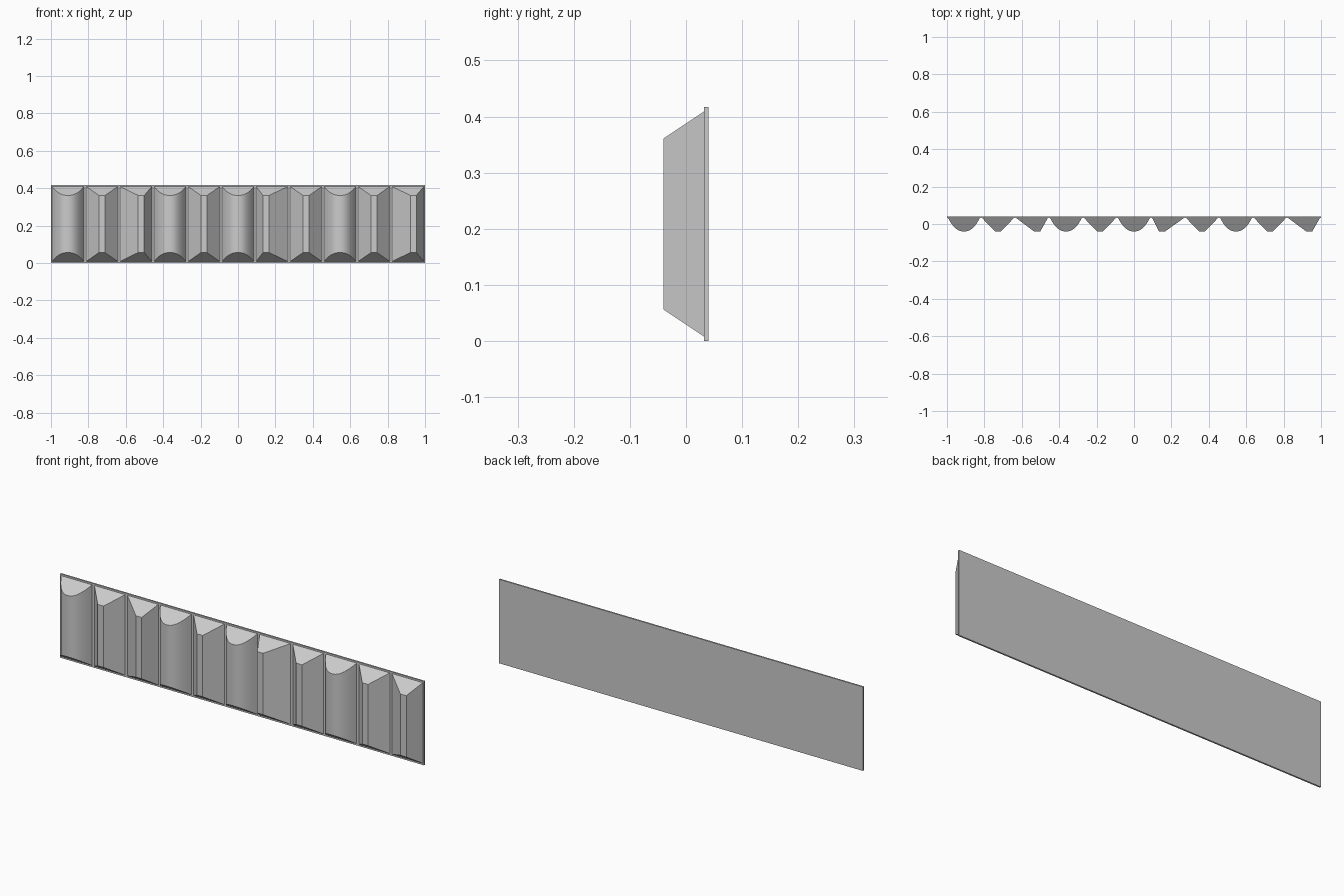
import bpy, bmesh

if "Cube" in bpy.data.objects:
    bpy.data.objects.remove(bpy.data.objects["Cube"])

HEIGHT = 0.417
Y_BACK, Y_PLATE, Y_FRONT = 0.04, 0.032, -0.04
COUNT = 11
CELL = 2.0 / COUNT
HALF = CELL / 2 - 0.006
DEPTH = Y_PLATE - Y_FRONT


def ridge_profile(a, b):
    # flat-topped ridge with its crest between offsets a and b
    return [(-HALF, Y_PLATE), (a, Y_FRONT), (b, Y_FRONT), (HALF, Y_PLATE)]


def round_profile(n=20):
    pts = []
    for i in range(n + 1):
        t = 2 * i / n - 1
        pts.append((HALF * t, Y_FRONT + DEPTH * abs(t) ** 2.3))
    return pts


def end_inset(y):
    # rib ends slope back towards the plate
    return 0.008 + 0.048 * (Y_PLATE - y) / DEPTH


def make_object(name, bm):
    bmesh.ops.recalc_face_normals(bm, faces=bm.faces)
    mesh = bpy.data.meshes.new(name)
    bm.to_mesh(mesh)
    bm.free()
    obj = bpy.data.objects.new(name, mesh)
    bpy.context.collection.objects.link(obj)
    return obj


def make_rib(name, cx, profile):
    bm = bmesh.new()
    low = [bm.verts.new((cx + x, y, end_inset(y))) for x, y in profile]
    high = [bm.verts.new((cx + x, y, HEIGHT - end_inset(y))) for x, y in profile]
    n = len(profile)
    for i in range(n):
        j = (i + 1) % n
        bm.faces.new((low[i], low[j], high[j], high[i]))
    bm.faces.new(low)
    bm.faces.new(high)
    return make_object(name, bm)


# back plate
bm = bmesh.new()
bmesh.ops.create_cube(bm, size=1)
bmesh.ops.scale(bm, vec=(2, Y_BACK - Y_PLATE, HEIGHT), verts=bm.verts)
bmesh.ops.translate(bm, vec=(0, (Y_BACK + Y_PLATE) / 2, HEIGHT / 2), verts=bm.verts)
make_object("back_plate", bm)

# ribs: O round, M centred ridge, R crest to the right, L crest to the left
shapes = {
    "O": ("round_rib", round_profile()),
    "M": ("centred_ridge", ridge_profile(-0.016, 0.016)),
    "R": ("right_ridge", ridge_profile(0.012, 0.044)),
    "L": ("left_ridge", ridge_profile(-0.048, -0.016)),
}
for i, key in enumerate("OMROMOLMOMR"):
    name, profile = shapes[key]
    rib = make_rib(f"{name}_{i + 1}", -1 + CELL * (i + 0.5), profile)
    if key == "O":
        bpy.ops.object.select_all(action='DESELECT')
        rib.select_set(True)
        bpy.context.view_layer.objects.active = rib
        bpy.ops.object.shade_smooth_by_angle()
